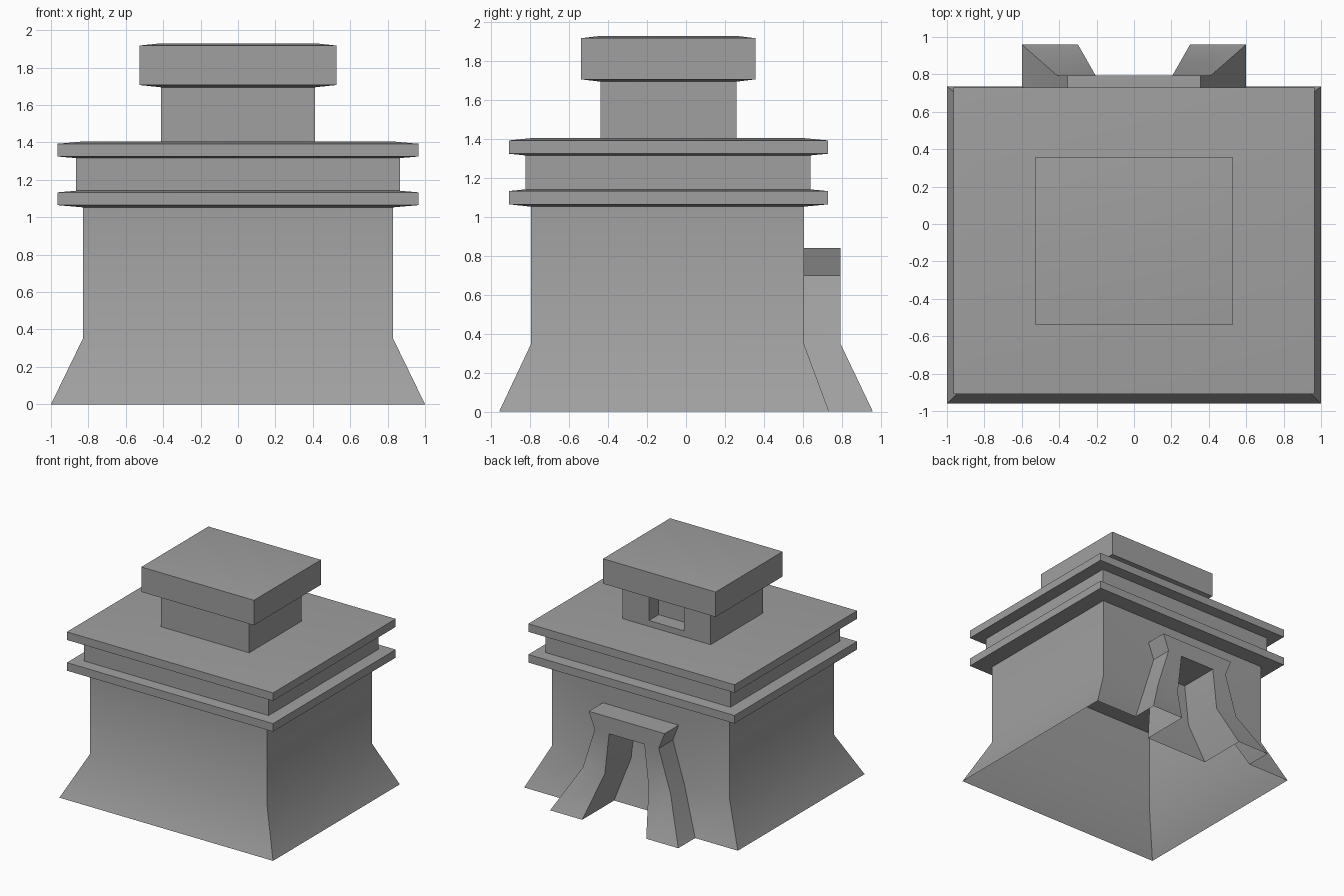
import bpy
import bmesh
import math

cube = bpy.data.objects.get("Cube")
if cube:
    bpy.data.objects.remove(cube, do_unlink=True)

stone = bpy.data.materials.new("grey stone")
stone.use_nodes = True
GREY = (0.35, 0.35, 0.35, 1)
stone.diffuse_color = GREY
stone.node_tree.nodes["Principled BSDF"].inputs["Base Color"].default_value = GREY


def loft(name, sections):
    """Closed solid through rectangles given as (z, half width, y back, y front)."""
    bm = bmesh.new()
    rings = [[bm.verts.new(p) for p in ((-x, a, z), (x, a, z), (x, b, z), (-x, b, z))]
             for z, x, a, b in sections]
    for low, high in zip(rings, rings[1:]):
        for i in range(4):
            j = (i + 1) % 4
            bm.faces.new((low[i], low[j], high[j], high[i]))
    bm.faces.new(rings[0][::-1])
    bm.faces.new(rings[-1])
    mesh = bpy.data.meshes.new(name)
    bm.to_mesh(mesh)
    bm.free()
    mesh.materials.append(stone)
    obj = bpy.data.objects.new(name, mesh)
    bpy.context.collection.objects.link(obj)
    return obj


def activate(obj):
    bpy.ops.object.select_all(action='DESELECT')
    obj.select_set(True)
    bpy.context.view_layer.objects.active = obj


def combine(obj, tool, operation):
    """Apply a boolean and remove the helper solid."""
    mod = obj.modifiers.new("combine", 'BOOLEAN')
    mod.object, mod.operation, mod.solver = tool, operation, 'EXACT'
    activate(obj)
    bpy.ops.object.modifier_apply(modifier=mod.name)
    bpy.data.objects.remove(tool, do_unlink=True)


def slab(name, bottom, top, outer, inner, drop=0.012):
    """Plate whose top and underside slope gently from the inner to the outer outline."""
    return loft(name, [(bottom, *inner), (bottom + drop, *outer),
                       (top - drop, *outer), (top, *inner)])


# Outlines: half width, y limits
WALL = (0.83, -0.795, 0.605)
LEDGE = (0.965, -0.91, 0.73)
NECK = (0.413, -0.44, 0.26)

# Flared main body with the gateway and its deep passage
body = loft("main_body", [(0, 1.0, -0.96, 0.735), (0.35, *WALL), (1.06, *WALL)])
gate = loft("gateway", [(0, 0.6, 0.57, 0.96), (0.35, 0.41, 0.57, 0.793),
                        (0.70, 0.30, 0.57, 0.793), (0.84, 0.355, 0.57, 0.793)])
passage = loft("passage", [(-0.1, 0.327, 0.56, 1.2), (0.35, 0.205, 0.44, 1.2),
                           (0.70, 0.165, 0.44, 1.2)])
combine(body, gate, 'UNION')
combine(body, passage, 'DIFFERENCE')

# Hollow the body: open underneath and closed above by the lower ledge
bm = bmesh.new()
bm.from_mesh(body.data)
ends = [f for f in bm.faces
        if all(v.co.z < 0.001 for v in f.verts) or all(v.co.z > 1.05 for v in f.verts)]
bmesh.ops.delete(bm, geom=ends, context='FACES')
bm.to_mesh(body.data)
bm.free()

# Ledges and the band between them
lower_ledge = slab("lower_ledge", 1.053, 1.145, LEDGE, WALL)
band = loft("band", [(1.135, 0.865, -0.825, 0.64), (1.325, 0.865, -0.825, 0.64)])
upper_ledge = slab("upper_ledge", 1.313, 1.405, LEDGE, WALL)

# Upper chamber with a recessed rear window, and its cap
chamber = loft("upper_chamber", [(1.395, *NECK), (1.705, *NECK)])
window = loft("window_cutter", [(1.455, 0.165, 0.13, 0.5), (1.75, 0.165, 0.13, 0.5)])
combine(chamber, window, 'DIFFERENCE')
cap = slab("cap", 1.695, 1.93, (0.527, -0.54, 0.357), NECK)

# Soft shading over shallow bends, sharp corners elsewhere
for part in (body, lower_ledge, band, upper_ledge, chamber, cap):
    activate(part)
    bpy.ops.object.shade_smooth_by_angle(angle=math.radians(30))
